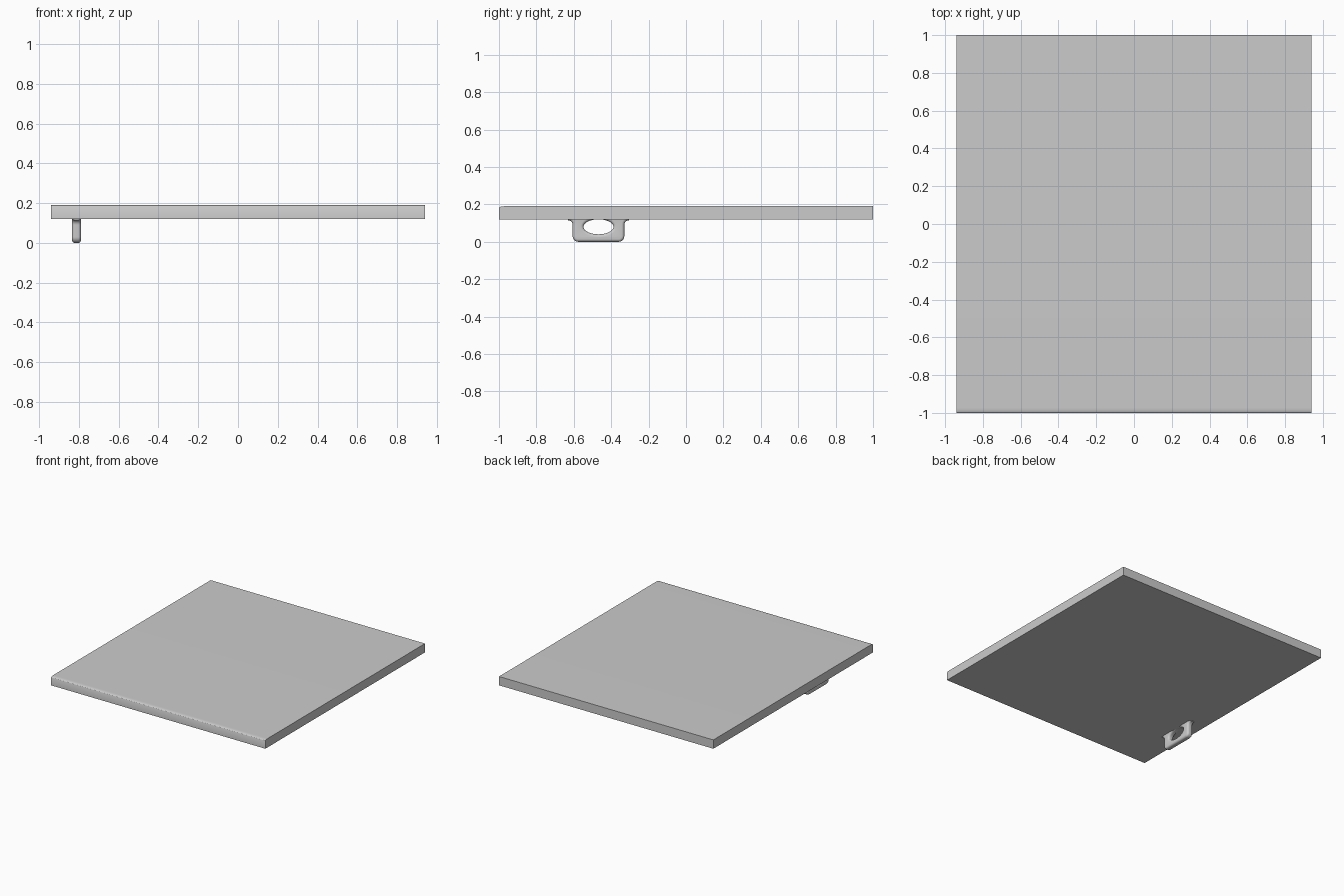
import bpy, bmesh, math

if "Cube" in bpy.data.objects:
    bpy.data.objects.remove(bpy.data.objects["Cube"])


def smooth(obj, angle):
    bpy.ops.object.select_all(action='DESELECT')
    obj.select_set(True)
    bpy.context.view_layer.objects.active = obj
    bpy.ops.object.shade_smooth_by_angle(angle=math.radians(angle))


def arc(cx, cy, rx, ry, a0, a1, n):
    return [(cx + rx * math.cos(math.radians(a0 + (a1 - a0) * i / n)),
             cy + ry * math.sin(math.radians(a0 + (a1 - a0) * i / n)))
            for i in range(n + 1)]


# Panel: side profile (y, z) with a softened front top edge, extruded across x
profile = [(-1, 0.12), (1, 0.12), (1, 0.19)] + arc(-0.97, 0.182, 0.03, 0.008, 90, 180, 6)
bm = bmesh.new()
face = bm.faces.new([bm.verts.new((-0.94, y, z)) for y, z in profile])
ext = bmesh.ops.extrude_face_region(bm, geom=[face])
bmesh.ops.translate(bm, vec=(1.88, 0, 0),
                    verts=[v for v in ext['geom'] if isinstance(v, bmesh.types.BMVert)])
bmesh.ops.recalc_face_normals(bm, faces=bm.faces)
mesh = bpy.data.meshes.new("panel")
bm.to_mesh(mesh)
bm.free()
panel = bpy.data.objects.new("panel", mesh)
bpy.context.collection.objects.link(panel)
smooth(panel, 40)

# Handle tab: half outline (offset from centre, z), mirrored, with flared root
half = arc(0.108, 0.03, 0.03, 0.03, 270, 360, 8) + arc(0.163, 0.09, 0.025, 0.025, 180, 90, 8)
half.append((0.163, 0.155))
outline = half + [(-u, z) for u, z in reversed(half)]
hole = arc(0, 0.08, 0.08, 0.04, 0, 360, 48)[:-1]

curve = bpy.data.curves.new("handle_outline", 'CURVE')
curve.dimensions = '2D'
curve.fill_mode = 'BOTH'
curve.extrude = 0.008
curve.bevel_depth = 0.015
curve.bevel_resolution = 4
curve.offset = -0.015
for pts in (outline, hole):
    s = curve.splines.new('POLY')
    s.points.add(len(pts) - 1)
    for p, (u, z) in zip(s.points, pts):
        p.co = (u, z, 0, 1)
    s.use_cyclic_u = True
outline_obj = bpy.data.objects.new("handle_outline", curve)
bpy.context.collection.objects.link(outline_obj)
deps = bpy.context.evaluated_depsgraph_get()
handle_mesh = bpy.data.meshes.new_from_object(outline_obj.evaluated_get(deps))
bpy.data.objects.remove(outline_obj)

# Stand the tab up in the y-z plane under the panel's left edge
handle = bpy.data.objects.new("handle", handle_mesh)
handle.rotation_euler = (math.pi / 2, 0, math.pi / 2)
handle.location = (-0.812, -0.468, 0)
bpy.context.collection.objects.link(handle)
bm = bmesh.new()
bm.from_mesh(handle_mesh)
bmesh.ops.remove_doubles(bm, verts=bm.verts, dist=0.0002)
bm.to_mesh(handle_mesh)
bm.free()
smooth(handle, 50)
